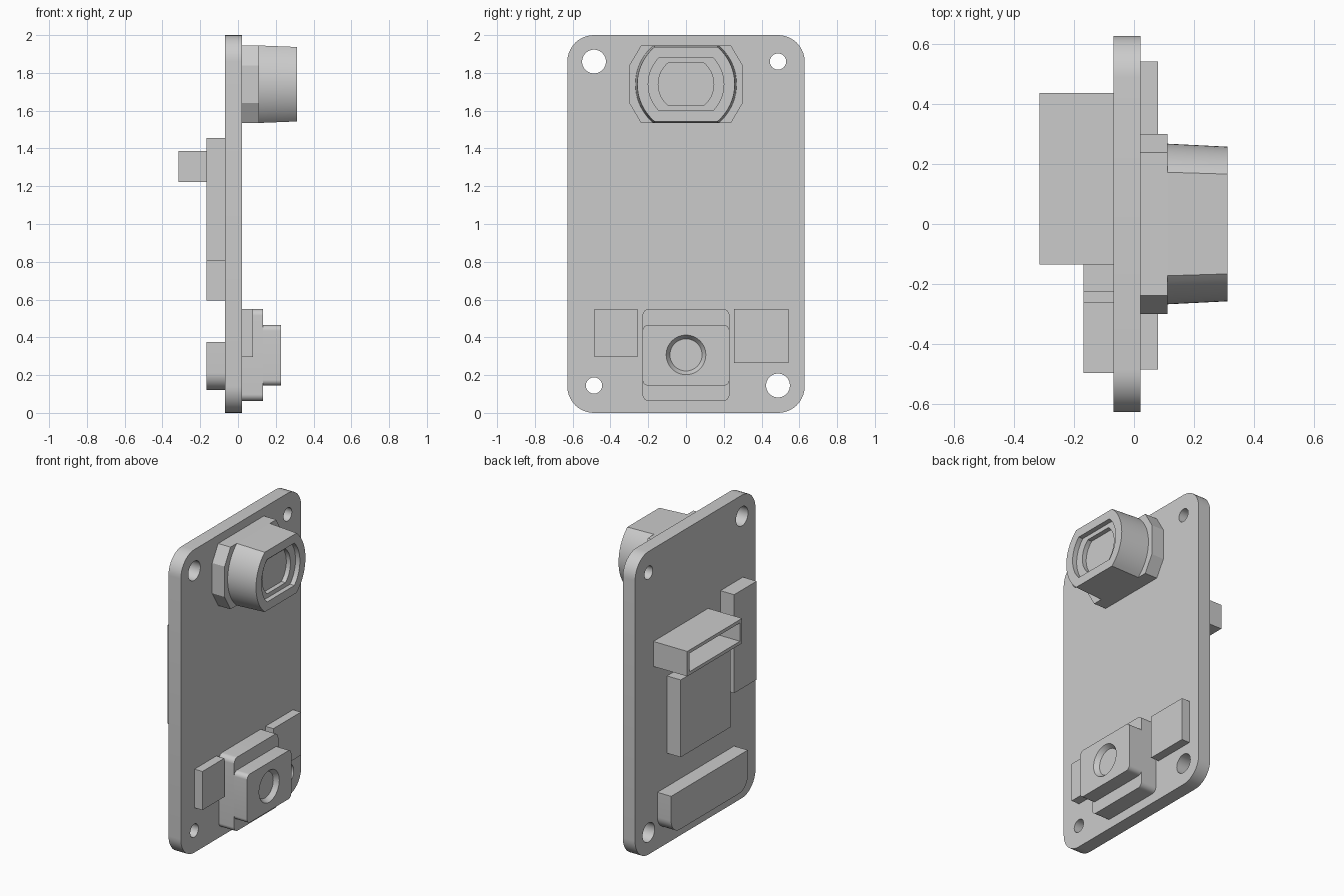
import bpy
import bmesh
from math import sin, cos, pi, asin

old = bpy.data.objects.get("Cube")
if old:
    bpy.data.objects.remove(old, do_unlink=True)

grey = bpy.data.materials.new("light grey")
grey.use_nodes = True
colour = (0.6, 0.6, 0.6, 1)
grey.diffuse_color = colour
grey.node_tree.nodes["Principled BSDF"].inputs["Base Color"].default_value = colour


def arc(cy, cz, r, a0, a1, n):
    return [(cy + r * cos(a0 + (a1 - a0) * i / n), cz + r * sin(a0 + (a1 - a0) * i / n))
            for i in range(n + 1)]


def rect(y0, y1, z0, z1, low=0, high=0):
    """Rectangle outline with separate radii for the low and high corners."""
    corners = [(y1, z1, -1, -1, high, 0), (y0, z1, 1, -1, high, 1),
               (y0, z0, 1, 1, low, 2), (y1, z0, -1, 1, low, 3)]
    pts = []
    for y, z, sy, sz, r, q in corners:
        if r:
            pts += arc(y + sy * r, z + sz * r, r, q * pi / 2, (q + 1) * pi / 2, 10)
        else:
            pts.append((y, z))
    return pts


def disc(cy, cz, r):
    return arc(cy, cz, r, 0, 2 * pi, 48)[:-1]


def flat_disc(cz, r, h):
    """Circle cut flat at the top and bottom."""
    a = asin(h / r)
    return arc(0, cz, r, -a, a, 20) + arc(0, cz, r, pi - a, pi + a, 20)


def loft(name, *sections):
    """Solid through outlines placed along x."""
    bm = bmesh.new()
    rings = [[bm.verts.new((x, y, z)) for y, z in pts] for x, pts in sections]
    for a, b in zip(rings, rings[1:]):
        for i in range(len(a)):
            j = (i + 1) % len(a)
            bm.faces.new((a[i], a[j], b[j], b[i]))
    bm.faces.new(rings[0])
    bm.faces.new(rings[-1])
    bmesh.ops.recalc_face_normals(bm, faces=bm.faces)
    mesh = bpy.data.meshes.new(name)
    bm.to_mesh(mesh)
    bm.free()
    mesh.materials.append(grey)
    obj = bpy.data.objects.new(name, mesh)
    bpy.context.collection.objects.link(obj)
    return obj


def plate(name, x0, x1, outline):
    return loft(name, (x0, outline), (x1, outline))


def cut(obj, cutter):
    mod = obj.modifiers.new("cut", 'BOOLEAN')
    mod.operation, mod.solver, mod.object = 'DIFFERENCE', 'EXACT', cutter
    bpy.context.view_layer.objects.active = obj
    bpy.ops.object.modifier_apply(modifier=mod.name)
    bpy.data.objects.remove(cutter, do_unlink=True)


BACK, FRONT = -0.068, 0.022

# Circuit board with four mounting holes
board = plate("board", BACK, FRONT, rect(-0.628, 0.628, 0, 2, 0.14, 0.14))
for y, z, r in ((-0.487, 1.86, 0.063), (0.487, 1.86, 0.043),
                (-0.487, 0.145, 0.043), (0.487, 0.145, 0.063)):
    cut(board, plate("hole_cutter", BACK - 0.1, FRONT + 0.1, disc(y, z, r)))

# Upper lens: chamfered mount and tapered barrel with stepped recess
LZ = 1.74
mount = [(0.3, 0.1), (0.238, 0.205), (-0.238, 0.205), (-0.3, 0.1),
         (-0.3, -0.1), (-0.238, -0.205), (0.238, -0.205), (0.3, -0.1)]
plate("lens_mount", FRONT, 0.112, [(y, LZ + z) for y, z in mount])
barrel = loft("lens_barrel", (0.112, flat_disc(LZ, 0.268, 0.205)),
              (0.312, flat_disc(LZ, 0.258, 0.197)))
cut(barrel, plate("recess_cutter", 0.28, 0.4, flat_disc(LZ, 0.2, 0.14)))
cut(barrel, plate("recess_cutter", 0.25, 0.35, flat_disc(LZ, 0.147, 0.112)))

# Lower camera module: two rounded tiers and a conical eye
plate("module_base", FRONT, 0.133, rect(-0.23, 0.23, 0.063, 0.55, 0.035, 0.035))
tier = plate("module_top", 0.133, 0.228, rect(-0.23, 0.23, 0.145, 0.465, 0.03, 0.03))
cut(tier, loft("eye_cutter", (0.198, disc(0, 0.307, 0.085)), (0.258, disc(0, 0.307, 0.125))))

# Front side chips
plate("front_chip_right", FRONT, 0.08, rect(-0.485, -0.257, 0.295, 0.55))
plate("front_chip_left", FRONT, 0.08, rect(0.255, 0.542, 0.265, 0.55))

# Rear components
plate("rear_tall_chip", -0.168, BACK, rect(-0.497, -0.262, 0.805, 1.455))
plate("rear_square_chip", -0.168, BACK, rect(-0.225, 0.295, 0.595, 1.105))
plate("rear_bottom_chip", -0.168, BACK, rect(-0.405, 0.395, 0.122, 0.375, 0.09, 0))

# Rear socket, open at the back
socket = plate("rear_socket", -0.315, BACK, rect(-0.135, 0.437, 1.222, 1.387))
cut(socket, plate("socket_cutter", -0.4, -0.1, rect(-0.113, 0.415, 1.244, 1.365)))

# Smooth shading on the curved walls only
bpy.ops.object.select_all(action='DESELECT')
for obj in bpy.context.collection.objects:
    if obj.type == 'MESH' and grey.name in obj.data.materials:
        obj.select_set(True)
        bpy.context.view_layer.objects.active = obj
bpy.ops.object.shade_smooth_by_angle(angle=0.5)
